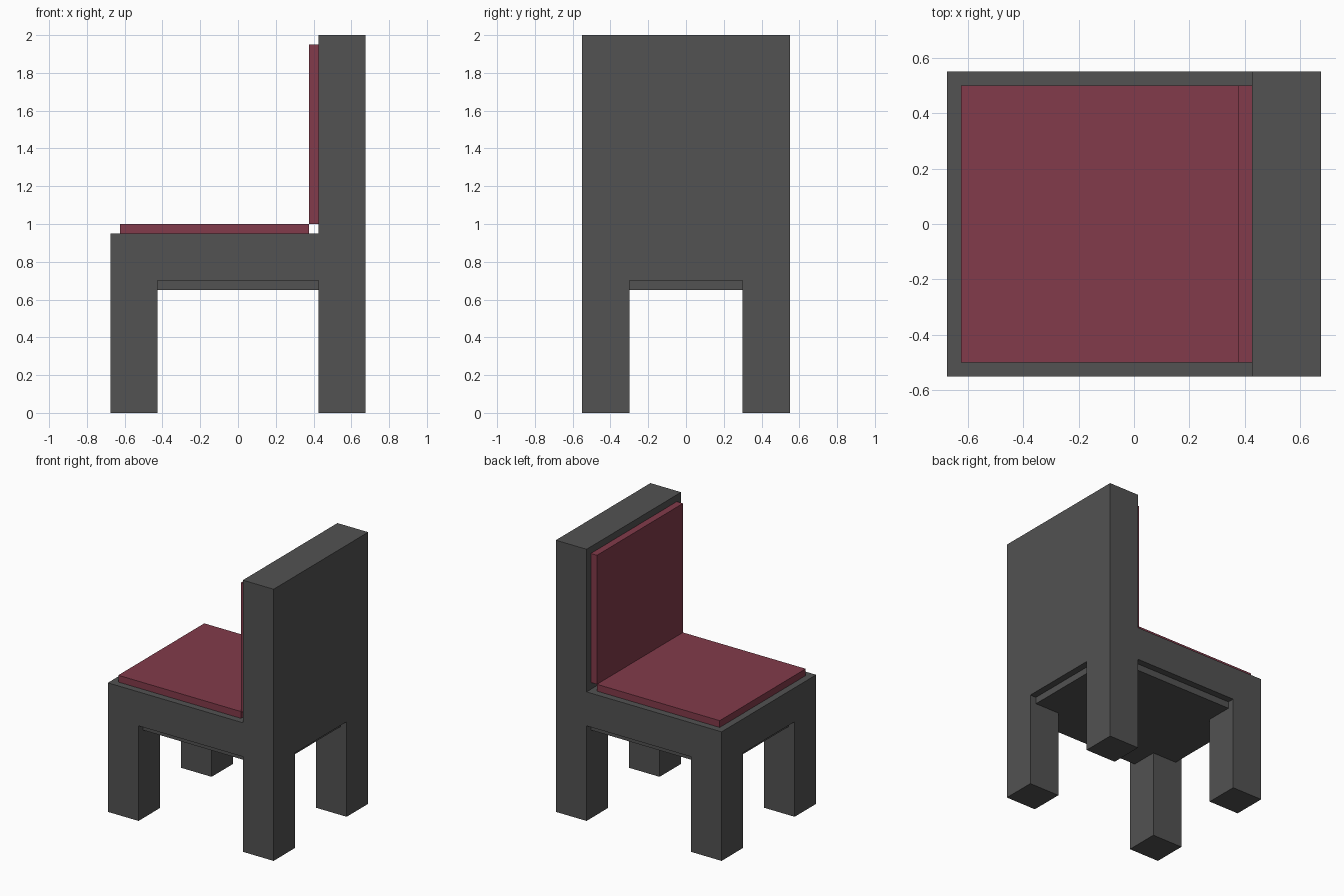
import bpy
import bmesh

old = bpy.data.objects.get("Cube")
if old:
    bpy.data.objects.remove(old, do_unlink=True)


def make_material(name, rgb):
    mat = bpy.data.materials.new(name)
    mat.use_nodes = True
    colour = (*rgb, 1.0)
    mat.diffuse_color = colour
    mat.node_tree.nodes["Principled BSDF"].inputs["Base Color"].default_value = colour
    return mat


def link_mesh(name, bm, mat):
    bmesh.ops.recalc_face_normals(bm, faces=bm.faces)
    mesh = bpy.data.meshes.new(name)
    bm.to_mesh(mesh)
    bm.free()
    mesh.materials.append(mat)
    obj = bpy.data.objects.new(name, mesh)
    bpy.context.collection.objects.link(obj)
    return obj


def box(name, low, high, mat):
    """Box spanning two opposite corners."""
    bm = bmesh.new()
    bmesh.ops.create_cube(bm, size=1.0)
    for v in bm.verts:
        for i in range(3):
            v.co[i] = high[i] if v.co[i] > 0 else low[i]
    return link_mesh(name, bm, mat)


def extrude_profile(name, points, half_width, mat):
    """Side outline in x and z, extruded across y."""
    bm = bmesh.new()
    face = bm.faces.new([bm.verts.new((x, -half_width, z)) for x, z in points])
    result = bmesh.ops.extrude_face_region(bm, geom=[face])
    moved = [g for g in result["geom"] if isinstance(g, bmesh.types.BMVert)]
    bmesh.ops.translate(bm, verts=moved, vec=(0, 2 * half_width, 0))
    return link_mesh(name, bm, mat)


grey = make_material("dark grey frame", (0.085, 0.085, 0.085))
red = make_material("wine red cushion", (0.223, 0.043, 0.069))

HX, HY = 0.675, 0.55   # half depth and half width
LEG = 0.25             # leg and backrest thickness
SEAT_LOW, SEAT_TOP = 0.70, 0.95
BACK_X = HX - LEG
PAD, INSET = 0.05, 0.05

# Seat frame and backrest in one L-shaped solid
extrude_profile("seat_and_backrest", [
    (-HX, SEAT_LOW), (HX, SEAT_LOW), (HX, 2.0),
    (BACK_X, 2.0), (BACK_X, SEAT_TOP), (-HX, SEAT_TOP)], HY, grey)

# Four square legs
for x_name, sx in (("seat_end", -1), ("backrest_end", 1)):
    for y_name, sy in (("front", -1), ("rear", 1)):
        xs = sorted((sx * HX, sx * (HX - LEG)))
        ys = sorted((sy * HY, sy * (HY - LEG)))
        box(f"{y_name}_leg_{x_name}", (xs[0], ys[0], 0), (xs[1], ys[1], SEAT_LOW), grey)

# Inset panel beneath the seat
box("underside_panel", (-HX + INSET, -HY + INSET, SEAT_LOW - PAD),
    (HX - INSET, HY - INSET, SEAT_LOW), grey)

# Cushions on the seat and the backrest
box("seat_cushion", (-HX + INSET, -HY + INSET, SEAT_TOP),
    (BACK_X - PAD, HY - INSET, SEAT_TOP + PAD), red)
box("back_cushion", (BACK_X - PAD, -HY + INSET, SEAT_TOP + PAD),
    (BACK_X, HY - INSET, 2.0 - INSET), red)
